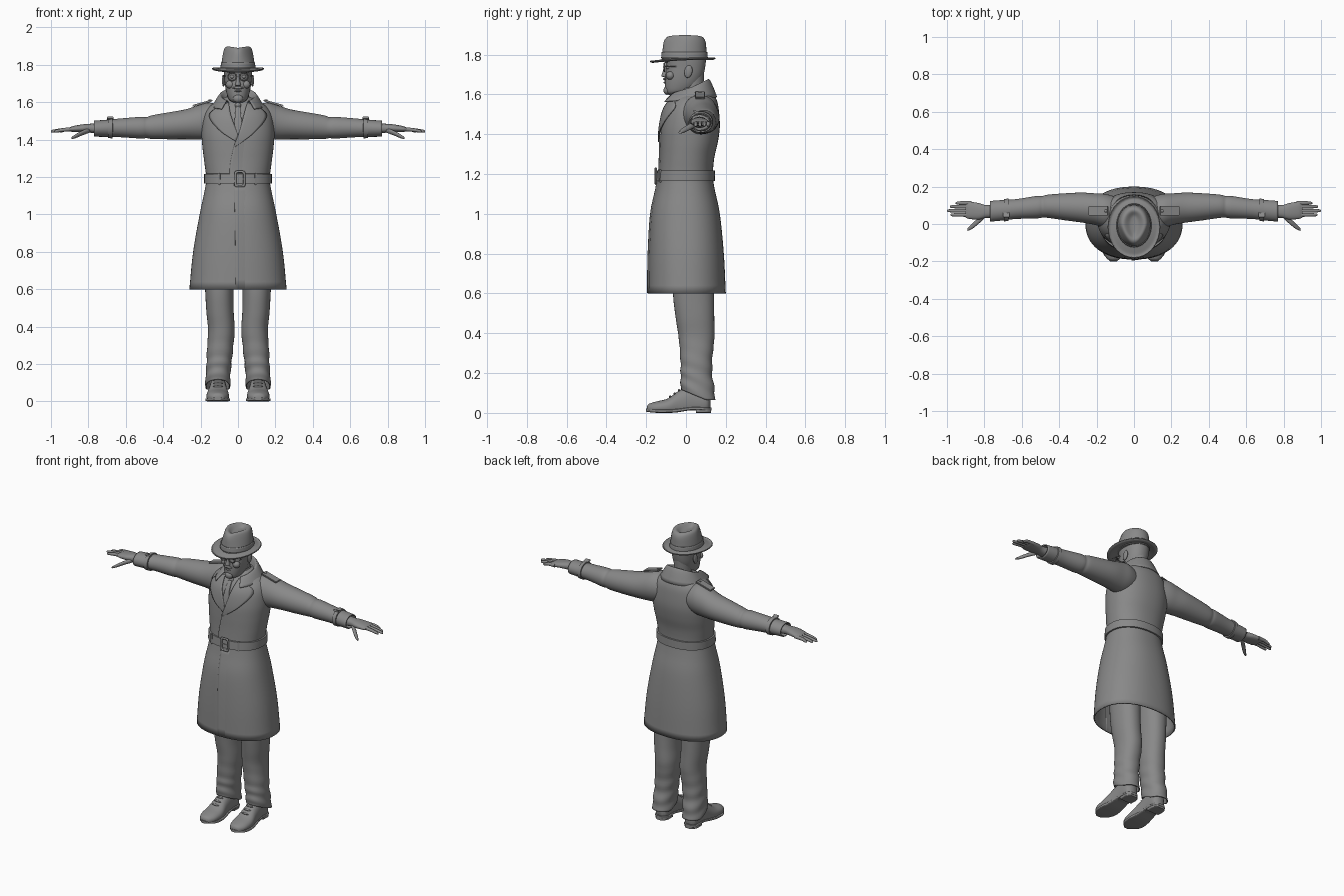
import bpy, bmesh, math
from mathutils import Vector

cube = bpy.data.objects.get("Cube")
if cube:
    bpy.data.objects.remove(cube, do_unlink=True)

grey = bpy.data.materials.new("plain grey")
grey.use_nodes = True
grey.diffuse_color = (.25, .25, .25, 1)
grey.node_tree.nodes["Principled BSDF"].inputs["Base Color"].default_value = grey.diffuse_color


def finish(name, bm, sharp=50):
    bmesh.ops.recalc_face_normals(bm, faces=bm.faces)
    mesh = bpy.data.meshes.new(name)
    bm.to_mesh(mesh)
    bm.free()
    mesh.materials.append(grey)
    mesh.shade_smooth()
    mesh.set_sharp_from_angle(angle=math.radians(sharp))
    obj = bpy.data.objects.new(name, mesh)
    bpy.context.collection.objects.link(obj)
    return obj


def skin(name, rows, closed=True, caps=True, thick=0):
    """Quad surface through rows of points."""
    bm = bmesh.new()
    grid = [[bm.verts.new(point) for point in row] for row in rows]
    count = len(grid[0])
    for low, high in zip(grid, grid[1:]):
        for i in range(count if closed else count - 1):
            j = (i + 1) % count
            bm.faces.new((low[i], low[j], high[j], high[i]))
    if closed and caps:
        bm.faces.new(grid[0])
        bm.faces.new(grid[-1])
    obj = finish(name, bm)
    if thick:
        solid = obj.modifiers.new("thickness", "SOLIDIFY")
        solid.thickness = thick
    return obj


def spline(table, steps=4):
    """Smooth curve through the rows of a table."""
    rows = [Vector(row) for row in table]
    rows = [rows[0] * 2 - rows[1]] + rows + [rows[-1] * 2 - rows[-2]]
    result = []
    for a, b, c, d in zip(rows, rows[1:], rows[2:], rows[3:]):
        for k in range(steps):
            t = k / steps
            result.append(b + (c - a) * (t / 2) + (a * 2 - b * 5 + c * 4 - d) * (t * t / 2)
                          + (b * 3 - a - c * 3 + d) * (t ** 3 / 2))
    return result + [rows[-2]]


def ring(axis, row, power=2, count=36):
    """One rounded cross-section: position, two centres, two radii."""
    t, c1, c2, r1, r2 = row
    points = []
    for i in range(count):
        a = math.tau * i / count
        u, v = [math.copysign(abs(w) ** (2 / power), w) for w in (math.cos(a), math.sin(a))]
        u, v = c1 + r1 * u, c2 + r2 * v
        points.append({"x": (t, u, v), "y": (u, t, v), "z": (u, v, t)}[axis])
    return points


def loft(name, axis, table, power=2, tweak=None, steps=4, **options):
    rows = [ring(axis, row, power) for row in spline(table, steps)]
    if tweak:
        rows = [[tweak(*point) for point in row] for row in rows]
    return skin(name, rows, **options)


def span(table):
    """Rows of height, half width, front, back into loft rows."""
    return [(z, 0, (f + b) / 2, w, (b - f) / 2) for z, w, f, b in table]


def blob(name, place, size, turn=None):
    bm = bmesh.new()
    bmesh.ops.create_uvsphere(bm, u_segments=20, v_segments=12, radius=1)
    obj = finish(name, bm, 180)
    obj.location, obj.scale = place, size
    obj.rotation_euler = turn or (0, 0, 0)


def block(name, place, size, turn=(0, 0, 0)):
    bm = bmesh.new()
    bmesh.ops.create_cube(bm, size=1)
    bmesh.ops.scale(bm, vec=size, verts=bm.verts)
    bmesh.ops.bevel(bm, geom=bm.edges[:], offset=min(size) / 4, segments=2, affect="EDGES")
    obj = finish(name, bm)
    obj.location, obj.rotation_euler = place, turn


def frame(name, place, half_x, half_z, wire, power=2):
    """Closed hoop facing the front."""
    loops = []
    for i in range(9):
        a = math.tau * i / 8
        grow = wire * math.cos(a)
        loops.append(ring("y", (place[1] + wire * math.sin(a), place[0], place[2],
                                half_x + grow, half_z + grow), power))
    skin(name, loops, caps=False)


# Coat body
coat = spline(span([(.6, .26, -.19, .2), (.8, .24, -.187, .19), (1, .205, -.175, .17),
                    (1.12, .18, -.15, .145), (1.19, .17, -.138, .135), (1.28, .18, -.132, .142),
                    (1.36, .19, -.13, .16), (1.44, .195, -.125, .17), (1.52, .185, -.108, .165),
                    (1.57, .16, -.08, .155), (1.605, .11, -.05, .135), (1.63, .06, -.02, .09)]), 5)
ROUND = 2.25
skin("coat", [ring("z", row, ROUND, 56) for row in coat], caps=False, thick=.008)


def section(z):
    for low, high in zip(coat, coat[1:]):
        if z <= high[0]:
            return low.lerp(high, (z - low[0]) / (high[0] - low[0]))
    return coat[-1]


def front(x, z):
    _, _, centre, half, depth = section(z)
    return centre - depth * (1 - min(abs(x) / half, .999) ** ROUND) ** (1 / ROUND)


def drape(name, edge_a, edge_b, lift_a=.008, lift_b=.008, thick=.005):
    """Cloth panel lying on the coat front between two edges."""
    rows = []
    for a, b in zip(spline(edge_a, 6), spline(edge_b, 6)):
        row = []
        for i in range(9):
            x, z = a.lerp(b, i / 8)
            row.append((x, front(x, z) - lift_a - (lift_b - lift_a) * i / 8, z))
        rows.append(row)
    skin(name, rows, closed=False, thick=thick)


# Front overlap, lapels, tie
drape("chest_overlap", [(-.012, 1.4), (-.03, 1.33), (-.043, 1.26), (-.045, 1.2)],
      [(.06, 1.4), (.06, 1.33), (.06, 1.26), (.06, 1.2)], .007, -.004)
drape("skirt_overlap", [(-.02, 1.17), (-.015, .9), (-.012, .602)],
      [(.07, 1.17), (.07, .9), (.07, .602)], .006, -.004)
drape("left_lapel", [(.05, 1.6), (.03, 1.53), (.01, 1.45), (-.02, 1.37)],
      [(.09, 1.59), (.155, 1.53), (.09, 1.44), (-.016, 1.36)], .012, .01)
drape("right_lapel", [(-.05, 1.6), (-.04, 1.54), (-.02, 1.48), (0, 1.42)],
      [(-.09, 1.59), (-.155, 1.53), (-.1, 1.45), (-.012, 1.39)], .01, .009)
drape("tie", [(-.012, 1.58), (-.016, 1.53), (-.02, 1.47), (-.01, 1.43)],
      [(.012, 1.58), (.016, 1.53), (.022, 1.47), (.012, 1.43)], .008, .008)
blob("tie_knot", (0, -.068, 1.58), (.017, .014, .019))

# Turned-down coat collar, open at the front
collar = []
for i in range(41):
    a = math.radians(-142 + 284 * i / 40)
    s, c = math.sin(a), math.cos(a)
    reach = 1 if c > 0 else 1.5
    collar.append([(rx * s, .035 + ry * reach * c, z + tilt * c) for rx, ry, z, tilt in spline(
        [(.07, .055, 1.6, .02), (.09, .073, 1.637, .036), (.106, .09, 1.63, .034), (.142, .122, 1.575, .012)])])
skin("coat_collar", collar, closed=False, thick=.005)

# Belt with buckle and loop
belt_rows = []
for z, grow in ((1.165, 0), (1.166, .009), (1.217, .009), (1.218, 0)):
    _, x, y, half, depth = section(z)
    belt_rows.append(ring("z", (z, x, y, half + grow, depth + grow), ROUND, 56))
skin("belt", belt_rows, caps=False)
frame("belt_buckle", (.01, front(0, 1.19) - .014, 1.19), .024, .038, .006, 6)
block("buckle_pin", (.01, front(0, 1.19) - .013, 1.19), (.04, .006, .006))
for x in (-.1, .095):
    block("belt_loop", (x, front(x, 1.19) - .01, 1.19), (.012, .012, .066), (0, 0, x * 4))

# Head and neck
loft("neck", "z", [(1.56, 0, .03, .06, .062), (1.63, 0, .03, .052, .058), (1.72, 0, .03, .055, .062)])
loft("shirt_collar", "z", [(1.585, 0, .02, .068, .076), (1.635, 0, .025, .058, .066)], caps=False, thick=.005)
loft("head", "z", span([(1.598, .022, -.088, -.03), (1.612, .046, -.1, .02), (1.645, .06, -.105, .06),
                        (1.69, .069, -.104, .085), (1.735, .073, -.1, .096), (1.785, .076, -.105, .1),
                        (1.83, .07, -.095, .09)]), 2.2)
loft("nose", "z", [(1.686, 0, -.1, .008, .008), (1.692, 0, -.106, .015, .017),
                   (1.715, 0, -.103, .01, .014), (1.75, 0, -.099, .007, .008)])
blob("moustache", (0, -.105, 1.677), (.03, .01, .007))
blob("lower_lip", (0, -.105, 1.66), (.018, .008, .005))
blob("chin_beard", (0, -.095, 1.62), (.027, .018, .022))
block("glasses_bridge", (0, -.114, 1.738), (.02, .005, .005))

# Hat: dented crown, ribbon, curled brim
def pinch(x, y, z):
    high = max(0, min(1, (z - 1.8) / .08))
    return x * (1 - high * max(0, -y) * 3), y, z + .008 * high * (abs(x) / .06 - .5)


loft("hat_crown", "z", span([(1.775, .091, -.122, .106), (1.82, .087, -.118, .103), (1.865, .079, -.112, .099),
                             (1.888, .069, -.1, .088), (1.894, .052, -.08, .07), (1.88, .025, -.055, .045),
                             (1.877, .008, -.03, .02)]), 2, pinch)
loft("hat_ribbon", "z", span([(1.782, .094, -.125, .11), (1.812, .091, -.122, .107)]), thick=.004, caps=False)
brim = span([(1.785, .08, -.11, .095), (1.778, .105, -.14, .118), (1.773, .125, -.165, .135), (1.778, .138, -.18, .146)])
loft("hat_brim", "z", brim, 2, lambda x, y, z: (x, y, z + y * .05 + x * x * .3), caps=False, thick=.006)

for side, s in (("left", 1), ("right", -1)):
    def mirror(x, y, z):
        return s * x, y, z

    # Face pieces
    frame(side + "_lens_rim", (s * .032, -.109, 1.736), .022, .021, .003)
    blob(side + "_eye", (s * .03, -.088, 1.736), (.013, .012, .01))
    blob(side + "_eyebrow", (s * .033, -.1, 1.764), (.024, .009, .006), (0, s * .1, 0))
    blob(side + "_cheek", (s * .042, -.078, 1.695), (.024, .022, .022))
    blob(side + "_ear", (s * .077, .012, 1.715), (.009, .02, .032), (-.2, 0, 0))
    block(side + "_glasses_arm", (s * .069, -.05, 1.74), (.004, .115, .005), (0, 0, s * .27))

    # Sleeve, cuff strap, shoulder strap
    loft(side + "_sleeve", "x", [(.08, .07, 1.5, .07, .075), (.15, .07, 1.5, .09, .098), (.21, .08, 1.492, .084, .092),
                                 (.28, .088, 1.482, .08, .08), (.37, .092, 1.474, .072, .072), (.46, .095, 1.467, .062, .063),
                                 (.49, .092, 1.464, .058, .056), (.52, .09, 1.464, .06, .058), (.63, .08, 1.463, .053, .05),
                                 (.72, .072, 1.46, .055, .045), (.77, .068, 1.459, .055, .043)],
         2, mirror, caps=False, thick=.006)
    loft(side + "_cuff_strap", "x", [(.669, .076, 1.462, .05, .042), (.671, .076, 1.462, .06, .055),
                                     (.695, .074, 1.461, .06, .053), (.697, .074, 1.461, .05, .042)], 2, mirror, steps=1)
    block(side + "_cuff_buckle", (s * .683, .05, 1.513), (.035, .03, .01), (-.4, 0, 0))
    block(side + "_shoulder_strap", (s * .19, .07, 1.595), (.11, .05, .01), (0, s * .27, 0))
    blob(side + "_strap_button", (s * .15, .07, 1.611), (.008, .008, .005))

    # Hand
    loft(side + "_palm", "x", [(.74, .068, 1.46, .036, .028), (.79, .067, 1.461, .034, .024), (.83, .068, 1.461, .044, .021),
                               (.88, .073, 1.457, .046, .016), (.9, .074, 1.455, .04, .01)], 2.3, mirror)
    for finger, y, tip in (("little", .112, .955), ("ring", .093, .985), ("middle", .071, 1), ("index", .049, .982)):
        loft(side + "_" + finger + "_finger", "x",
             [(.87, y, 1.456, .011, .011), (.92, y, 1.454, .01, .01), (tip - .012, y, 1.446, .008, .008),
              (tip, y, 1.443, .003, .003)], 2, mirror, steps=3)
    loft(side + "_thumb", "x", [(.79, .05, 1.452, .012, .014), (.83, .018, 1.437, .016, .013),
                                (.865, -.012, 1.42, .014, .011), (.89, -.03, 1.408, .007, .006)], 2, mirror)

    # Trouser leg with folds and a hem raised over the shoe
    def crease(x, y, z):
        low = max(0, min(1, (.4 - z) / .2))
        wave = 1 + .03 * low * math.sin(z * 75 + y * 25)
        lift = max(0, (.25 - z) / .18) * max(0, .1 - y) * .4
        return s * (.1 + (x - .1) * wave), .05 + (y - .05) * wave, z + lift

    loft(side + "_trouser_leg", "z", [(.75, .1, .04, .085, .1), (.6, .1, .038, .076, .103), (.48, .096, .045, .073, .097),
                                      (.38, .089, .053, .071, .09), (.27, .097, .052, .069, .08), (.18, .103, .053, .066, .08),
                                      (.12, .107, .058, .066, .085), (.065, .108, .06, .066, .086)],
         2.2, crease, steps=6, caps=False, thick=.006)

    # Shoe with sole, heel and laces
    loft(side + "_shoe", "y", [(.122, .105, .05, .02, .035), (.1, .105, .055, .042, .06), (.03, .106, .06, .045, .075),
                               (-.03, .107, .045, .05, .07), (-.09, .108, .03, .06, .043), (-.15, .109, .025, .055, .032),
                               (-.185, .109, .022, .036, .024), (-.196, .109, .02, .018, .014)],
         2.2, lambda x, y, z: (s * x, y, max(z, .012)))
    loft(side + "_sole", "y", [(.128, .105, .02, .022, .008), (.1, .105, .02, .046, .008), (.03, .106, .022, .046, .008),
                               (-.05, .107, .011, .058, .009), (-.11, .108, .009, .066, .009),
                               (-.16, .109, .01, .055, .009), (-.2, .109, .014, .018, .008)], 5, mirror)
    loft(side + "_heel", "y", [(.126, .105, .01, .024, .01), (.1, .105, .01, .044, .01), (.05, .105, .01, .045, .01)],
         5, mirror)
    for i in range(3):
        blob(side + "_shoe_lace", (s * .107, -.035 - .022 * i, .113 - .016 * i), (.026, .006, .006))
